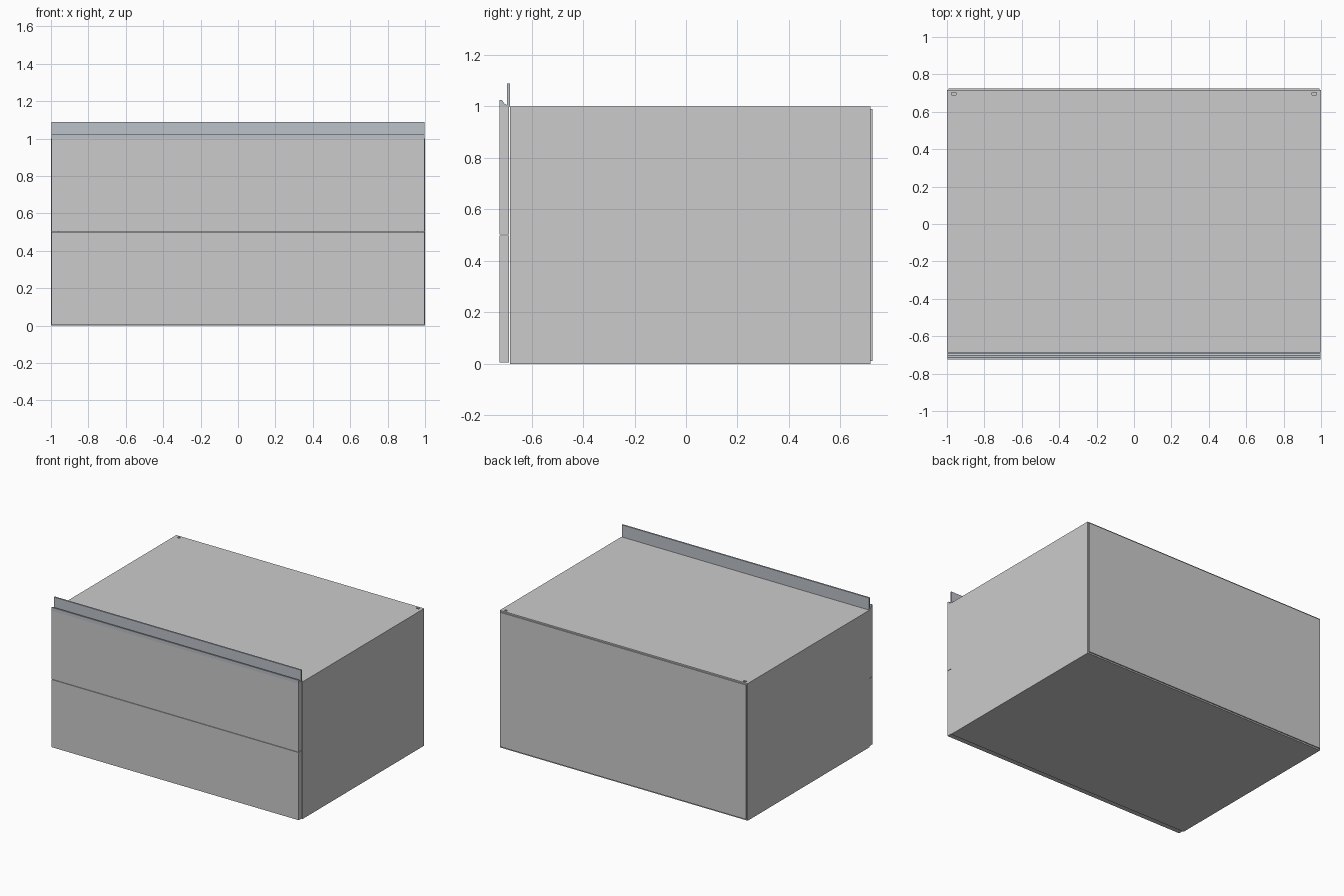
import bpy, bmesh

if "Cube" in bpy.data.objects:
    bpy.data.objects.remove(bpy.data.objects["Cube"])


def box(name, x, y, z):
    """Box from (min, max) pairs."""
    bm = bmesh.new()
    bmesh.ops.create_cube(bm, size=1)
    for v in bm.verts:
        v.co = [lo if c < 0 else hi for c, (lo, hi) in zip(v.co, (x, y, z))]
    me = bpy.data.meshes.new(name)
    bm.to_mesh(me)
    bm.free()
    ob = bpy.data.objects.new(name, me)
    bpy.context.collection.objects.link(ob)
    return ob


def extrude_x(name, profile, half):
    """Extrude a (y, z) profile along x."""
    bm = bmesh.new()
    face = bm.faces.new([bm.verts.new((-half, y, z)) for y, z in profile])
    ext = bmesh.ops.extrude_face_region(bm, geom=[face])["geom"]
    bmesh.ops.translate(bm, vec=(2 * half, 0, 0),
                        verts=[g for g in ext if isinstance(g, bmesh.types.BMVert)])
    bmesh.ops.recalc_face_normals(bm, faces=bm.faces)
    me = bpy.data.meshes.new(name)
    bm.to_mesh(me)
    bm.free()
    ob = bpy.data.objects.new(name, me)
    bpy.context.collection.objects.link(ob)
    return ob


T = 0.04               # board thickness
Y0, Y1 = -0.684, 0.717  # carcass depth

# Carcass boards
for side, s in (("left", -1), ("right", 1)):
    box(f"{side}_side", sorted((s * (1 - T), s)), (Y0, Y1), (0, 1))
box("bottom_board", (-1 + T, 1 - T), (Y0, Y1), (0, T))
top = box("top_board", (-1 + T, 1 - T), (Y0, Y1), (1 - T, 1))
box("back_panel", (-0.993, 0.993), (Y1, 0.725), (0.01, 0.99))

# Wall hanger slots in the rear top corners
for side, s in (("left", -1), ("right", 1)):
    x = sorted((s * 0.952, s * 0.975))
    cutter = box(f"{side}_slot_cutter", x, (0.69, 0.703), (0.97, 1.1))
    cutter.hide_render = True
    cutter.hide_viewport = True
    for ob in (top, bpy.data.objects[f"{side}_side"]):
        mod = ob.modifiers.new("slot", "BOOLEAN")
        mod.operation = 'DIFFERENCE'
        mod.object = cutter
        mod.solver = 'EXACT'

# Drawer fronts and the open boxes behind them
for name, z0, z1 in (("lower", 0.006, 0.499), ("upper", 0.502, 1.0)):
    box(f"{name}_drawer_front", (-0.997, 0.997), (-0.725, Y0 - 0.003), (z0, z1))
    b0, b1 = z0 + 0.06, z0 + 0.36
    box(f"{name}_drawer_base", (-0.92, 0.92), (Y0, 0.6), (b0, b0 + 0.03))
    box(f"{name}_drawer_back", (-0.92, 0.92), (0.57, 0.6), (b0 + 0.03, b1))
    for side, s in (("left", -1), ("right", 1)):
        box(f"{name}_drawer_{side}_wall", sorted((s * 0.92, s * 0.89)),
            (Y0, 0.57), (b0 + 0.03, b1))

# Metal grip rail along the top of the fronts
rail = extrude_x("grip_rail", [(-0.725, 1.0), (-0.725, 1.025), (-0.715, 1.025),
                               (-0.704, 1.009), (-0.696, 1.006), (-0.696, 1.088),
                               (-0.684, 1.088), (-0.684, 1.0)], 0.997)
metal = bpy.data.materials.new("rail_metal")
metal.diffuse_color = (0.5, 0.54, 0.58, 1)
metal.use_nodes = True
metal.node_tree.nodes["Principled BSDF"].inputs["Base Color"].default_value = metal.diffuse_color
rail.data.materials.append(metal)
